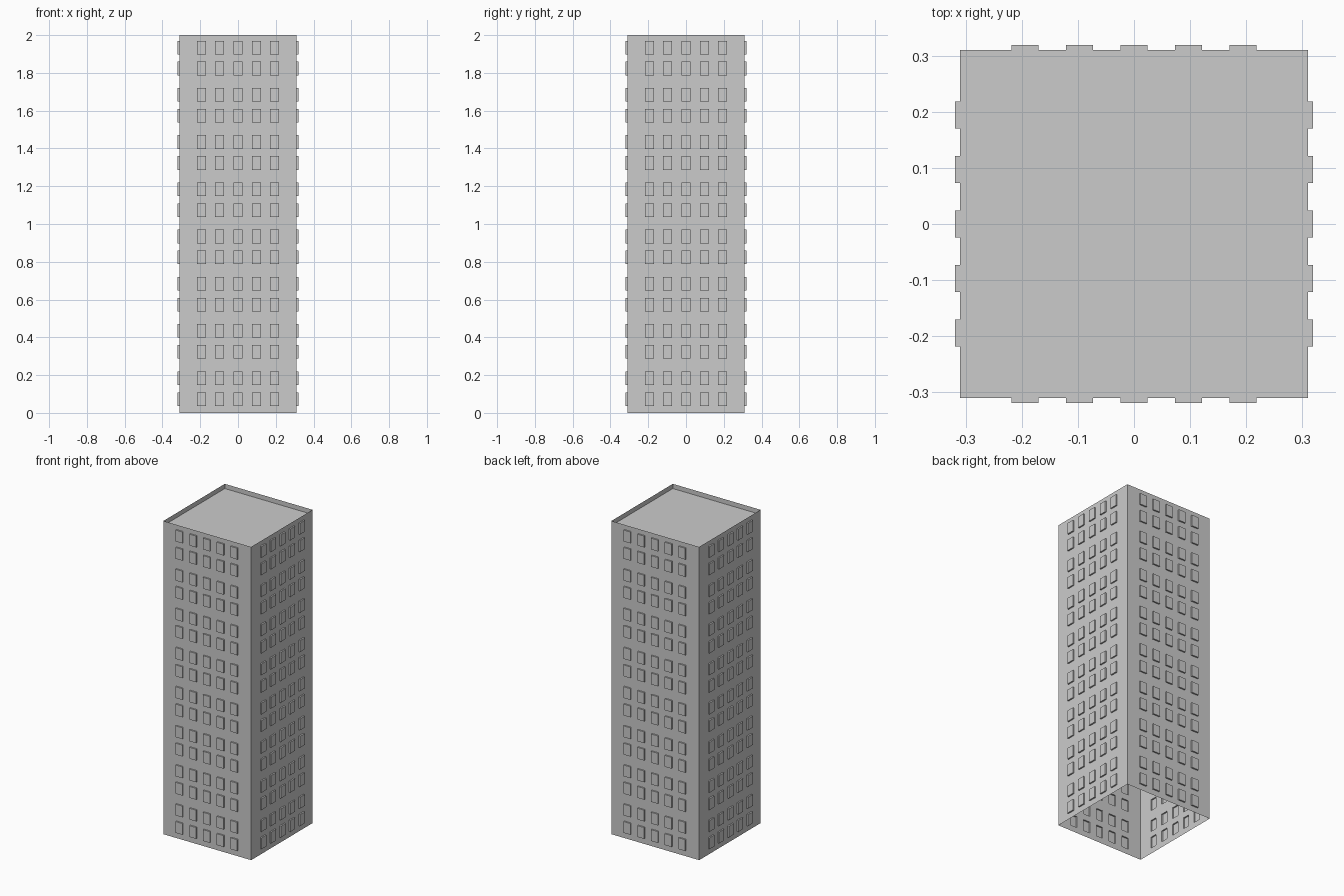
import bpy, bmesh
from math import pi
from mathutils import Matrix, Vector

if "Cube" in bpy.data.objects:
    bpy.data.objects.remove(bpy.data.objects["Cube"])

HALF, HEIGHT = 0.31, 2.0
WIN_W, WIN_H, WIN_OUT = 0.048, 0.072, 0.009
RIM, ROOF_DROP = 0.027, 0.03
COLUMNS = [i * 0.097 for i in range(-2, 3)]
ROWS = [s * 0.25 + z for s in range(8) for z in (0.073, 0.184)]


def cuts(start, centres, size, end):
    # Window intervals always have an odd index in the resulting list
    values = [start]
    for c in centres:
        values += [c - size / 2, c + size / 2]
    return values + [end]


def finish(bm, name):
    mesh = bpy.data.meshes.new(name)
    bm.to_mesh(mesh)
    bm.free()
    obj = bpy.data.objects.new(name, mesh)
    bpy.context.collection.objects.link(obj)
    return obj


# Tower shell: one gridded wall with raised windows, turned around four sides
bm = bmesh.new()
xs = cuts(-HALF, COLUMNS, WIN_W, HALF)
zs = cuts(0, ROWS, WIN_H, HEIGHT)
grid = [[bm.verts.new((x, -HALF, z)) for x in xs] for z in zs]
windows = []
for j in range(len(zs) - 1):
    for i in range(len(xs) - 1):
        face = bm.faces.new((grid[j][i], grid[j][i + 1],
                             grid[j + 1][i + 1], grid[j + 1][i]))
        if i % 2 and j % 2:
            windows.append(face)
raised = bmesh.ops.extrude_discrete_faces(bm, faces=windows)["faces"]
bmesh.ops.translate(bm, verts=[v for f in raised for v in f.verts],
                    vec=Vector((0, -WIN_OUT, 0)))
wall = bm.verts[:] + bm.edges[:] + bm.faces[:]
for k in (1, 2, 3):
    copy = bmesh.ops.duplicate(bm, geom=wall)["geom"]
    bmesh.ops.rotate(bm, cent=(0, 0, 0), matrix=Matrix.Rotation(k * pi / 2, 3, 'Z'),
                     verts=[g for g in copy if isinstance(g, bmesh.types.BMVert)])
bmesh.ops.remove_doubles(bm, verts=bm.verts[:], dist=1e-4)
finish(bm, "tower_walls")

# Roof: flat rim with a sunken deck
bm = bmesh.new()
corners = [(-1, -1), (1, -1), (1, 1), (-1, 1)]
deck = bm.faces.new([bm.verts.new((x * HALF, y * HALF, HEIGHT)) for x, y in corners])
bmesh.ops.inset_individual(bm, faces=[deck], thickness=RIM)
sunk = bmesh.ops.extrude_discrete_faces(bm, faces=[deck])["faces"]
bmesh.ops.translate(bm, verts=sunk[0].verts[:], vec=Vector((0, 0, -ROOF_DROP)))
finish(bm, "roof_parapet")
